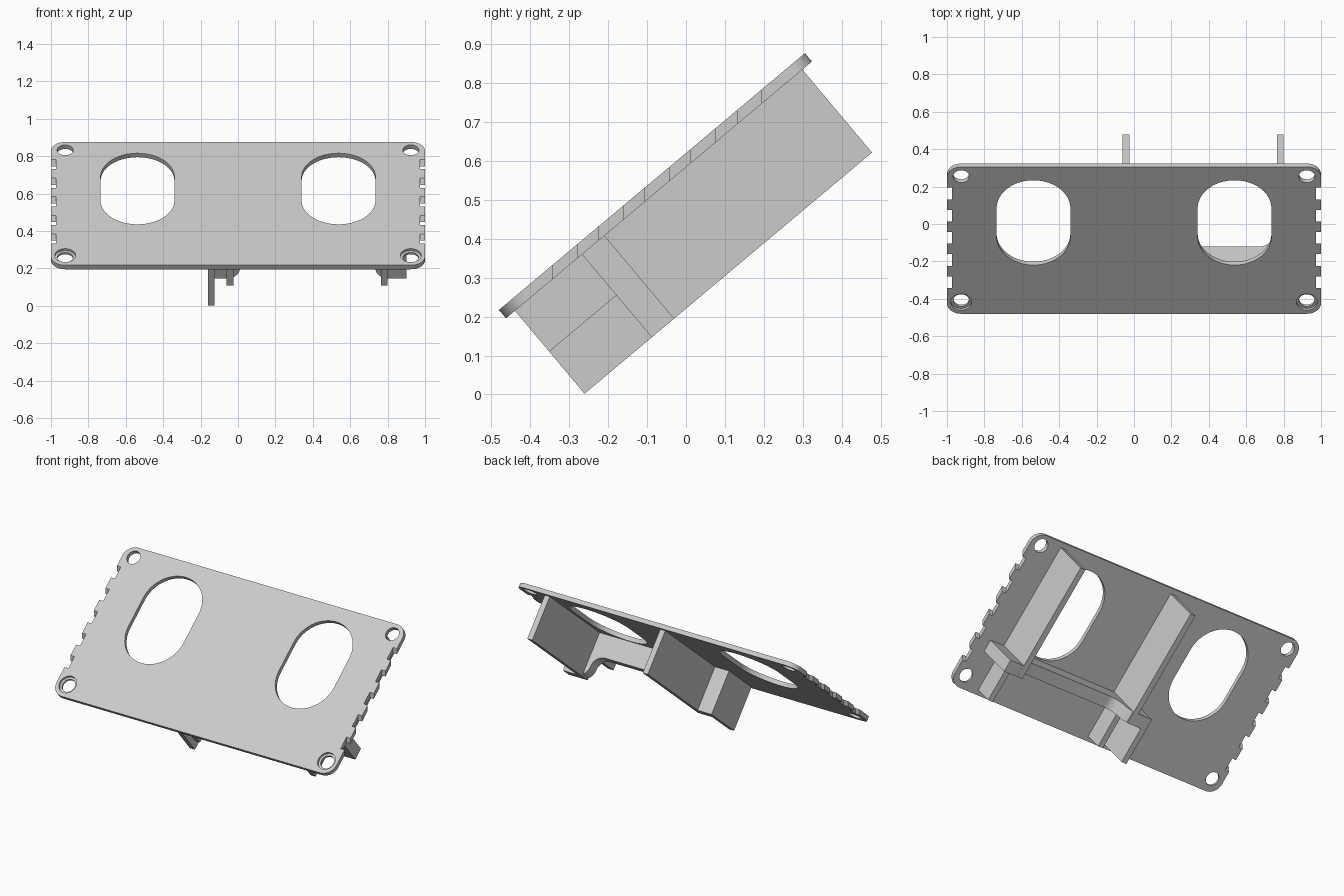
import bpy, bmesh, math
from mathutils import Matrix, Vector

old = bpy.data.objects.get("Cube")
if old:
    bpy.data.objects.remove(old)

grey = bpy.data.materials.new("Light grey")
grey.use_nodes = True
grey.diffuse_color = (0.6, 0.6, 0.6, 1)
grey.node_tree.nodes["Principled BSDF"].inputs["Base Color"].default_value = (0.6, 0.6, 0.6, 1)

# Tilted frame: x across, y up the slope, z out of the plate's upper face
SLOPE = math.radians(40)
TILT = Matrix.Translation((0, -0.48, 0.217)) @ Matrix.Rotation(SLOPE, 4, 'X')
LENGTH, THICK, DEEP, SHALLOW = 1.025, 0.028, 0.306, 0.165
LOW, STEP, BACK = 0.03, 0.255, 0.33
FIN, ROOT = 0.036, -0.02


def add_ring(bm, points):
    return [bm.verts.new(p) for p in points]


def loft(bm, a, b):
    """Join two rings of equal length with quads."""
    for i in range(len(a)):
        bm.faces.new((a[i - 1], a[i], b[i], b[i - 1]))


def finish(name, bm):
    """Tilt the part, shade it with sharp edges kept, and add it."""
    bmesh.ops.recalc_face_normals(bm, faces=bm.faces[:])
    bm.transform(TILT)
    bm.normal_update()
    for face in bm.faces:
        face.smooth = True
    for edge in bm.edges:
        edge.smooth = edge.calc_face_angle(math.pi) < math.radians(30)
    mesh = bpy.data.meshes.new(name)
    bm.to_mesh(mesh)
    bm.free()
    mesh.materials.append(grey)
    bpy.context.collection.objects.link(bpy.data.objects.new(name, mesh))


def prism(name, points, sweep):
    """Solid made by sweeping a flat outline along a vector."""
    bm = bmesh.new()
    a = add_ring(bm, points)
    b = add_ring(bm, [Vector(p) + Vector(sweep) for p in points])
    loft(bm, a, b)
    bm.faces.new(a)
    bm.faces.new(b)
    finish(name, bm)


def arc(cx, cy, r, start, end, steps=12):
    angles = [math.radians(start + (end - start) * i / steps) for i in range(steps + 1)]
    return [(cx + r * math.cos(a), cy + r * math.sin(a)) for a in angles]


def oval(cx, cy, r, straight):
    return arc(cx, cy + straight, r, 0, 180, 24) + arc(cx, cy - straight, r, 180, 360, 24)


def circle(cx, cy, r):
    return arc(cx, cy, r, 0, 350, 35)


def notches(side, shear):
    """Upright-walled notches along one short end, listed up the slope."""
    pts = []
    for i in range(5):
        a = 0.18 + i * 0.1547 - shear
        b = a + 0.081
        pts += [(side, a), (side * 0.972, a), (side * 0.972, b), (side, b)]
    return pts


def plate_outline(shear):
    r = 0.075
    x, y = 1 - r, LENGTH - r
    return (arc(x, y, r, 0, 90) + arc(-x, y, r, 90, 180) + notches(-1, shear)[::-1]
            + arc(-x, r, r, 180, 270) + arc(x, r, r, 270, 360) + notches(1, shear))


# Cover plate: each loop is a list of (outline, height) rings from top to bottom
loops = [[(plate_outline(0), 0), (plate_outline(THICK * math.tan(SLOPE)), -THICK)]]
for side in (-1, 1):
    window = oval(side * 0.5375, 0.636, 0.1975, 0.0985)
    loops.append([(window, 0), (window, -THICK)])
    hole_x = side * 0.924
    upper = circle(hole_x, 0.958, 0.043)
    loops.append([(upper, 0), (upper, -THICK)])
    recess, lower = circle(hole_x, 0.082, 0.056), circle(hole_x, 0.082, 0.042)
    loops.append([(recess, 0), (recess, -THICK / 2), (lower, -THICK / 2), (lower, -THICK)])

plate = bmesh.new()
rims = {0: [], -1: []}
for loop in loops:
    rings = [add_ring(plate, [(x, y, z) for x, y in outline]) for outline, z in loop]
    for a, b in zip(rings, rings[1:]):
        loft(plate, a, b)
    for end, edges in rims.items():
        ring = rings[end]
        edges += [plate.edges.get((ring[i - 1], ring[i])) for i in range(len(ring))]
for edges in rims.values():
    bmesh.ops.triangle_fill(plate, use_beauty=True, use_dissolve=False, edges=edges, normal=(0, 0, 1))
finish("cover_plate", plate)

# Stepped fins under the plate
fin_profile = [(LOW, ROOT), (LOW, -SHALLOW), (STEP, -SHALLOW), (STEP, -DEEP),
               (0.993, -DEEP), (0.993, ROOT)]
for name, x in (("right_fin", -0.061), ("left_fin", 0.764)):
    prism(name, [(x, y, z) for y, z in fin_profile], (FIN, 0, 0))

# Deep tab beside the right fin
tab = [(LOW, ROOT), (LOW, -DEEP), (STEP + 0.02, -DEEP), (STEP + 0.02, ROOT)]
prism("deep_tab", [(-0.161, y, z) for y, z in tab], (FIN, 0, 0))

# Cross wall: deep at both fins, shallow between, joined by S-curves
R = (DEEP - SHALLOW) / 2
MID = -SHALLOW - R
wall = [(-0.161, ROOT), (-0.161, -DEEP)]
wall += arc(-0.06, MID, R, -90, 0)
wall += arc(-0.06 + 2 * R, MID, R, 180, 90)[1:]
wall += arc(0.805 - 2 * R, MID, R, 90, 0)
wall += arc(0.805, MID, R, 180, 270)[1:]
wall += [(0.9, -DEEP), (0.9, ROOT)]
prism("cross_wall", [(x, STEP, z) for x, z in wall], (0, BACK - STEP, 0))
